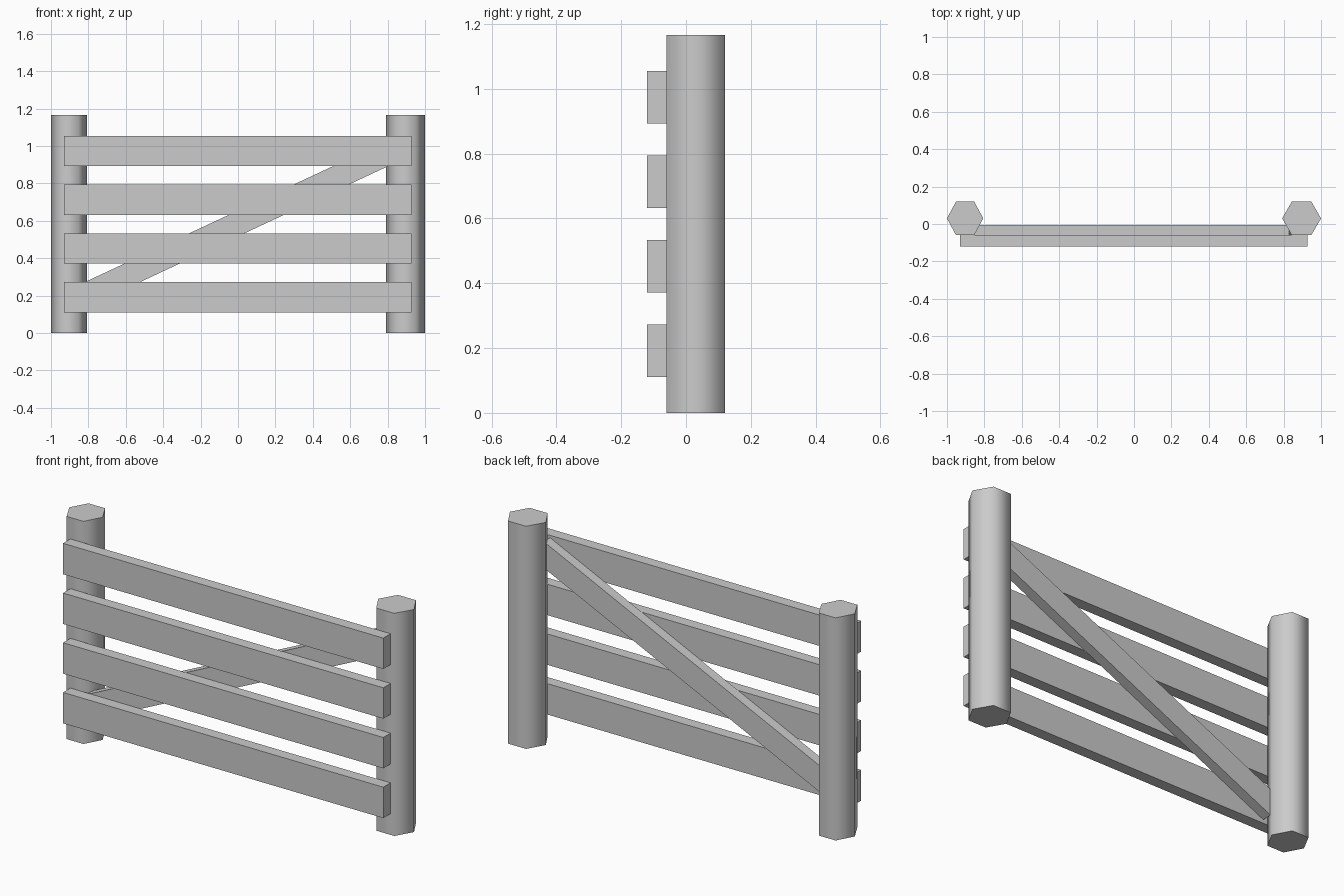
import bpy
import math

if "Cube" in bpy.data.objects:
    bpy.data.objects.remove(bpy.data.objects["Cube"])

GREY = (0.6, 0.6, 0.6, 1.0)
grey = bpy.data.materials.new("plain grey")
grey.use_nodes = True
grey.diffuse_color = GREY
grey.node_tree.nodes["Principled BSDF"].inputs["Base Color"].default_value = GREY


def finish(name):
    obj = bpy.context.object
    obj.name = name
    obj.data.materials.append(grey)
    return obj


def post(name, x, half_width):
    """Upright hexagonal post with corners pointing along x."""
    height = 1.167
    bpy.ops.mesh.primitive_cylinder_add(vertices=6, radius=1, depth=height,
                                        rotation=(0, 0, math.radians(30)))
    bpy.ops.object.transform_apply(location=False, rotation=True, scale=False)
    obj = finish(name)
    obj.scale = (half_width, 0.104, 1)
    obj.location = (x, 0.03, height / 2)
    bpy.ops.object.transform_apply(location=False, rotation=False, scale=True)
    bpy.ops.object.shade_smooth_by_angle(angle=math.radians(70))


def board(name, size, centre, tilt=0.0):
    """Flat plank, tilted within the plane of the fence."""
    bpy.ops.mesh.primitive_cube_add(size=1)
    obj = finish(name)
    obj.scale = size
    bpy.ops.object.transform_apply(location=False, rotation=False, scale=True)
    obj.location = centre
    obj.rotation_euler.y = -tilt


# Posts
post("right_post", -0.903, 0.097)
post("left_post", 0.896, 0.104)

# Horizontal rails on the front
for i in range(4):
    board(f"rail_{i + 1}", (1.857, 0.06, 0.162), (-0.002, -0.09, 0.192 + 0.2605 * i))

# Diagonal brace behind the rails
board("diagonal_brace", (1.89, 0.053, 0.125), (0, -0.033, 0.586), math.atan(0.467))
